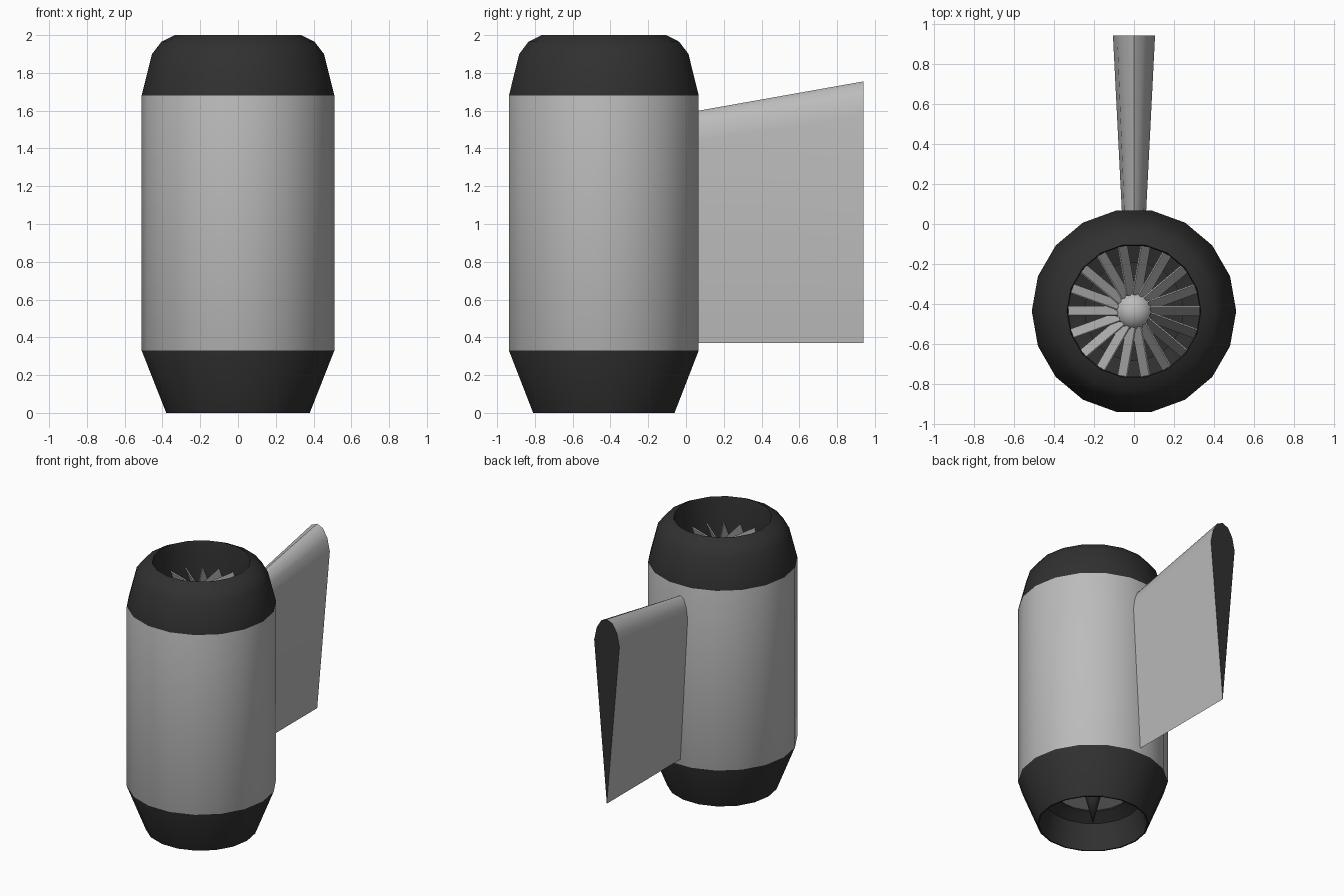
import bpy, bmesh, math
from mathutils import Vector

if "Cube" in bpy.data.objects:
    bpy.data.objects.remove(bpy.data.objects["Cube"])

CY = -0.435      # engine axis position in y
SIDES = 18


def material(name, v):
    m = bpy.data.materials.new(name)
    m.diffuse_color = (v, v, v, 1)
    m.use_nodes = True
    m.node_tree.nodes["Principled BSDF"].inputs["Base Color"].default_value = m.diffuse_color
    return m


GREY = material("light grey", 0.5)
DARK = material("charcoal", 0.03)


def finish(name, bm, mats, angle=32):
    bmesh.ops.recalc_face_normals(bm, faces=bm.faces)
    me = bpy.data.meshes.new(name)
    bm.to_mesh(me)
    bm.free()
    for m in mats:
        me.materials.append(m)
    me.shade_smooth()
    me.set_sharp_from_angle(angle=math.radians(angle))
    ob = bpy.data.objects.new(name, me)
    bpy.context.collection.objects.link(ob)
    return ob


def lathe(name, profile, mats, closed=False, rule=None):
    """Turn a (radius, z) profile about the engine axis; radius 0 makes a pole."""
    bm = bmesh.new()
    rings = []
    for r, z in profile:
        if r == 0:
            rings.append([bm.verts.new((0, CY, z))] * SIDES)
        else:
            rings.append([bm.verts.new((r * math.cos(i * math.tau / SIDES),
                                        CY + r * math.sin(i * math.tau / SIDES), z))
                          for i in range(SIDES)])
    pairs = list(zip(rings, rings[1:]))
    if closed:
        pairs.append((rings[-1], rings[0]))
    for k, (a, b) in enumerate(pairs):
        for i in range(SIDES):
            j = (i + 1) % SIDES
            vs = list(dict.fromkeys((a[i], a[j], b[j], b[i])))
            f = bm.faces.new(vs)
            f.material_index = rule(k) if rule else 0
    return finish(name, bm, mats)


# Nacelle: grey barrel with dark nozzle, intake lip and lining
shell = [(0.38, 0), (0.51, 0.33), (0.51, 1.68), (0.455, 1.90), (0.405, 1.965), (0.335, 2.0),
         (0.33, 1.98), (0.33, 1.62), (0.25, 1.60), (0.25, 0.24), (0.33, 0.19), (0.37, 0)]
lathe("nacelle", shell, [GREY, DARK], True, lambda k: 0 if k == 1 else 1)

# Fan back plate, spinner, rear turbine disc and tail cone
lathe("fan_back_plate", [(0.25, 1.61), (0, 1.61)], [DARK])
dome = [(0.1 * math.cos(a), 1.70 + 0.1 * math.sin(a))
        for a in (math.radians(18 * i) for i in range(5))]
lathe("spinner", [(0.1, 1.61)] + dome + [(0, 1.80)], [GREY])
lathe("turbine_disc", [(0.25, 0.25), (0, 0.25)], [GREY])
lathe("tail_cone", [(0.065, 0.26), (0, 0)], [DARK])

# Fan blades: pitched thin plates around the hub
bm = bmesh.new()
for i in range(SIDES):
    a = i * math.tau / SIDES
    radial = Vector((math.cos(a), math.sin(a), 0))
    side = Vector((-math.sin(a), math.cos(a), 0))
    ends = []
    for r in (0.08, 0.328):
        ends.append([bm.verts.new(Vector((0, CY, 0)) + radial * r + side * s + Vector((0, 0, z)))
                     for s, z in ((-0.025, 1.68), (-0.019, 1.675), (0.025, 1.80), (0.019, 1.805))])
    p, q = ends
    for k in range(4):
        n = (k + 1) % 4
        bm.faces.new((p[k], p[n], q[n], q[k]))
    bm.faces.new(p)
    bm.faces.new(q)
finish("fan_blades", bm, [GREY])

# Pylon fin: tapered teardrop section, dark end caps
half = [(0.45, 0.985), (0.8, 0.94), (1.0, 0.87)]        # (half width, height) fractions
section = [(0, 1)] + half + [(0, 0)] + [(-x, h) for x, h in reversed(half)]
bm = bmesh.new()
ends = []
for y, w, top in ((0.05, 0.06, 1.597), (0.94, 0.105, 1.755)):
    ends.append([bm.verts.new((x * w, y, 0.37 + h * (top - 0.37))) for x, h in section])
p, q = ends
for k in range(len(section)):
    n = (k + 1) % len(section)
    bm.faces.new((p[k], p[n], q[n], q[k]))
for cap in (p, q):
    bm.faces.new(cap).material_index = 1
finish("pylon_fin", bm, [GREY, DARK], 50)
